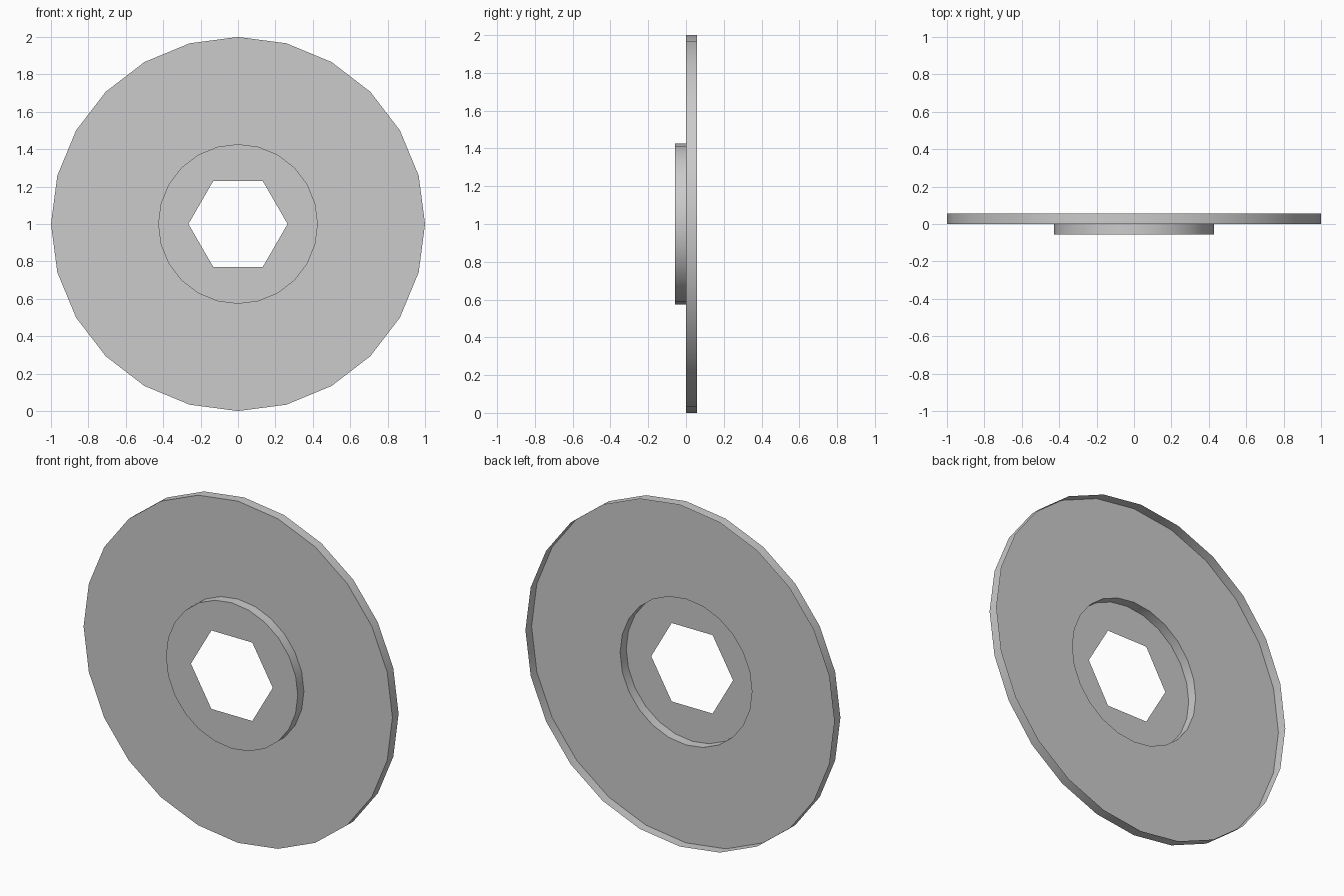
import bpy, bmesh
from math import sin, cos, pi, radians

if "Cube" in bpy.data.objects:
    bpy.data.objects.remove(bpy.data.objects["Cube"])

SIDES = 24
STEP = 2 * pi / SIDES
DEPTH = 0.057


def circle(r):
    return lambda a: r


def hexagon(r):
    # radius along a hexagon outline with corners on the x axis
    return lambda a: r * cos(pi / 6) / cos((a + 1e-9) % (pi / 3) - pi / 6)


# Pressed, open-backed shell: hex hole, hub face, hub wall, disc face, rim wall
profile = [
    (hexagon(0.265), -DEPTH),
    (circle(0.427), -DEPTH),
    (circle(0.427), 0.0),
    (circle(1.0), 0.0),
    (circle(1.0), DEPTH),
]

bm = bmesh.new()
rings = []
for radius, y in profile:
    ring = []
    for i in range(SIDES):
        a = i * STEP
        r = radius(a)
        ring.append(bm.verts.new((r * cos(a), y, 1 + r * sin(a))))
    rings.append(ring)

for inner, outer in zip(rings, rings[1:]):
    for i in range(SIDES):
        j = (i + 1) % SIDES
        bm.faces.new((inner[i], outer[i], outer[j], inner[j]))

mesh = bpy.data.meshes.new("wheel_disc")
bm.to_mesh(mesh)
bm.free()
disc = bpy.data.objects.new("wheel_disc", mesh)
bpy.context.collection.objects.link(disc)

# Smooth walls, crisp face edges
bpy.context.view_layer.objects.active = disc
disc.select_set(True)
bpy.ops.object.shade_smooth_by_angle(angle=radians(30))
